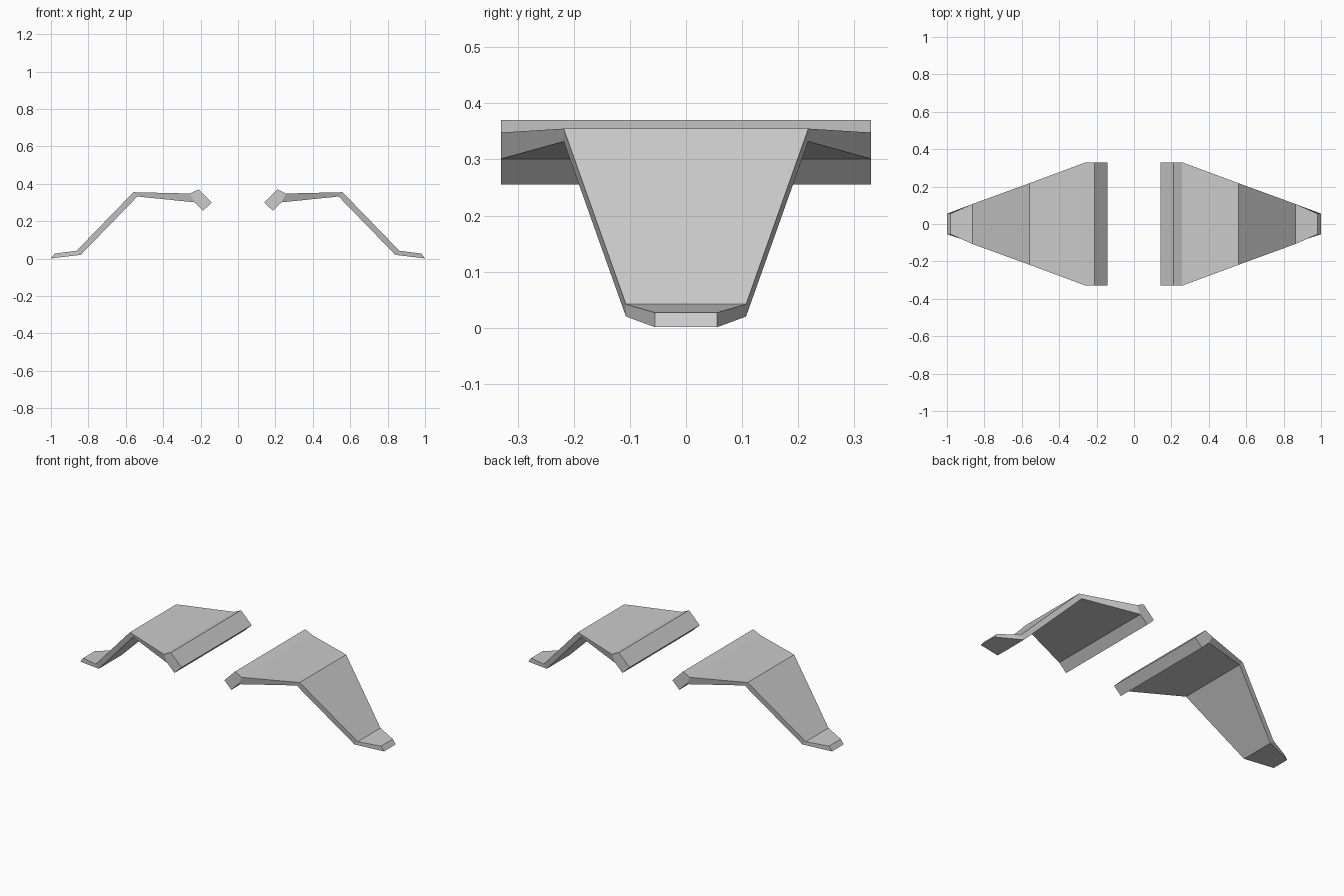
import bpy, bmesh

if "Cube" in bpy.data.objects:
    bpy.data.objects.remove(bpy.data.objects["Cube"])

# Cross-sections from hip to toe: (top x, top z), (bottom x, bottom z), half width
SECTIONS = [
    ((0.257, 0.348), (0.233, 0.301), 0.33),   # hip
    ((0.559, 0.355), (0.538, 0.332), 0.218),  # knee
    ((0.863, 0.042), (0.841, 0.020), 0.107),  # ankle
    ((0.980, 0.027), (1.000, 0.001), 0.055),  # toe
]
# Inner edge of the mounting bar: upper, inner and lower corners
BAR = [(0.211, 0.370), (0.141, 0.300), (0.187, 0.255)]


def build_leg(name, side):
    bm = bmesh.new()

    def vert(p, y):
        return bm.verts.new((side * p[0], y, p[1]))

    # tapered bent plate, one ring of four corners per section
    rings = [[vert(t, -w), vert(t, w), vert(b, w), vert(b, -w)] for t, b, w in SECTIONS]
    for a, b in zip(rings, rings[1:]):
        for i in range(4):
            j = (i + 1) % 4
            bm.faces.new((a[i], a[j], b[j], b[i]))
    bm.faces.new(rings[-1])

    # mounting bar joined to the hip edge
    w = SECTIONS[0][2]
    hip = rings[0]
    front = [hip[0]] + [vert(p, -w) for p in BAR] + [hip[3]]
    back = [hip[1]] + [vert(p, w) for p in BAR] + [hip[2]]
    for i in range(4):
        bm.faces.new((front[i], front[i + 1], back[i + 1], back[i]))
    bm.faces.new(front)
    bm.faces.new(back)

    bmesh.ops.recalc_face_normals(bm, faces=bm.faces)
    mesh = bpy.data.meshes.new(name)
    bm.to_mesh(mesh)
    bm.free()
    obj = bpy.data.objects.new(name, mesh)
    bpy.context.collection.objects.link(obj)


# mirrored pair of legs
build_leg("right_leg", 1)
build_leg("left_leg", -1)
